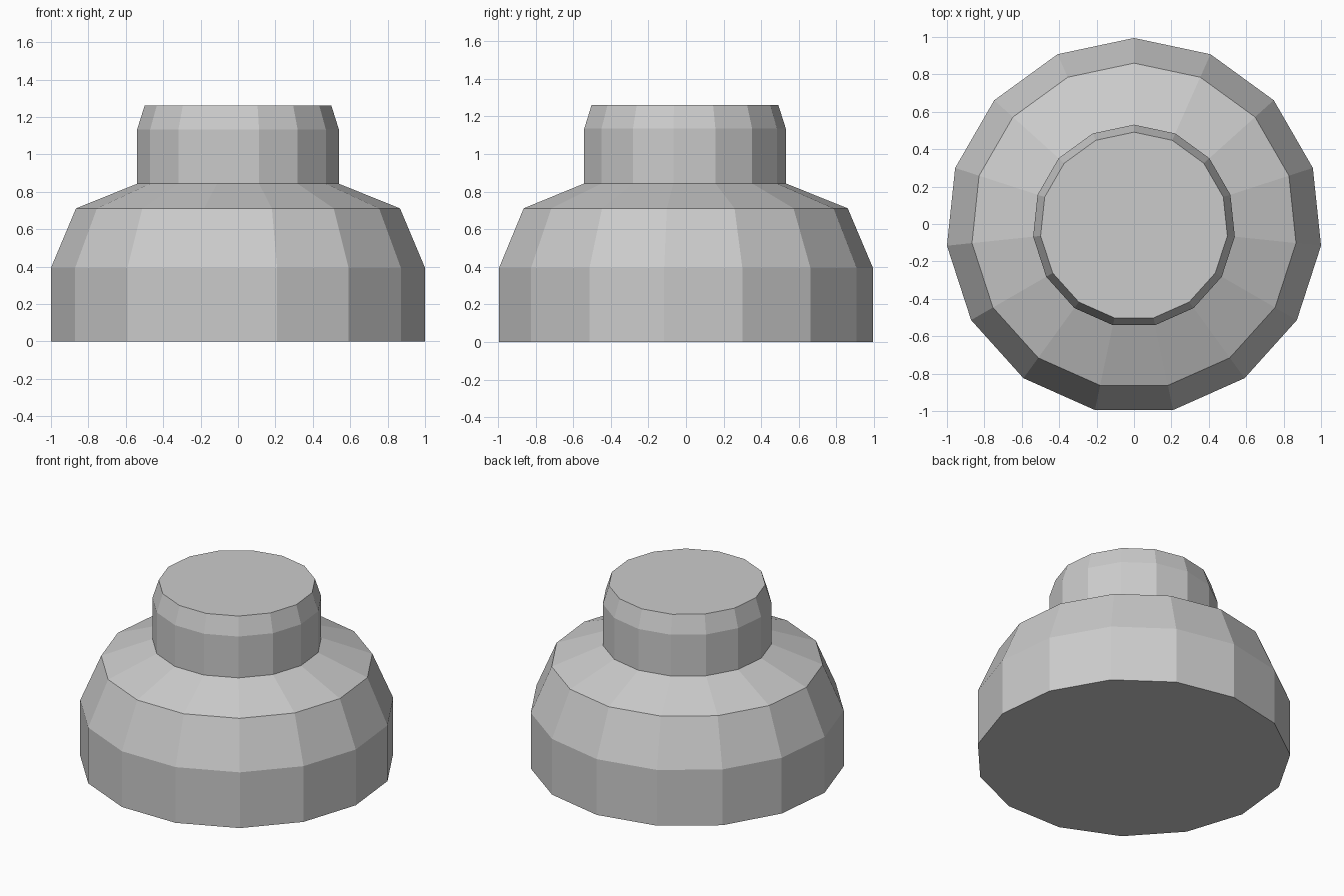
import bpy, bmesh, math

if "Cube" in bpy.data.objects:
    bpy.data.objects.remove(bpy.data.objects["Cube"])

SIDES = 15
Y_SHIFT = -0.011  # centres the odd-sided outline front to back

# radius, height from base to cap
profile = [(1.0055, 0.0), (1.0055, 0.393), (0.871, 0.711),
           (0.542, 0.843), (0.542, 1.134), (0.502, 1.26)]


def lathe(name, profile):
    bm = bmesh.new()
    rings = []
    for r, z in profile:
        angles = [math.pi / 2 + i * 2 * math.pi / SIDES for i in range(SIDES)]
        rings.append([bm.verts.new((r * math.cos(a), r * math.sin(a) + Y_SHIFT, z))
                      for a in angles])
    for low, high in zip(rings, rings[1:]):
        for i in range(SIDES):
            j = (i + 1) % SIDES
            bm.faces.new((low[i], low[j], high[j], high[i]))
    bm.faces.new(rings[0][::-1])
    bm.faces.new(rings[-1])
    mesh = bpy.data.meshes.new(name)
    bm.to_mesh(mesh)
    bm.free()
    obj = bpy.data.objects.new(name, mesh)
    bpy.context.collection.objects.link(obj)
    return obj


# Stepped knob: wide base, sloped shoulder, chamfered cap
lathe("stepped_knob", profile)
